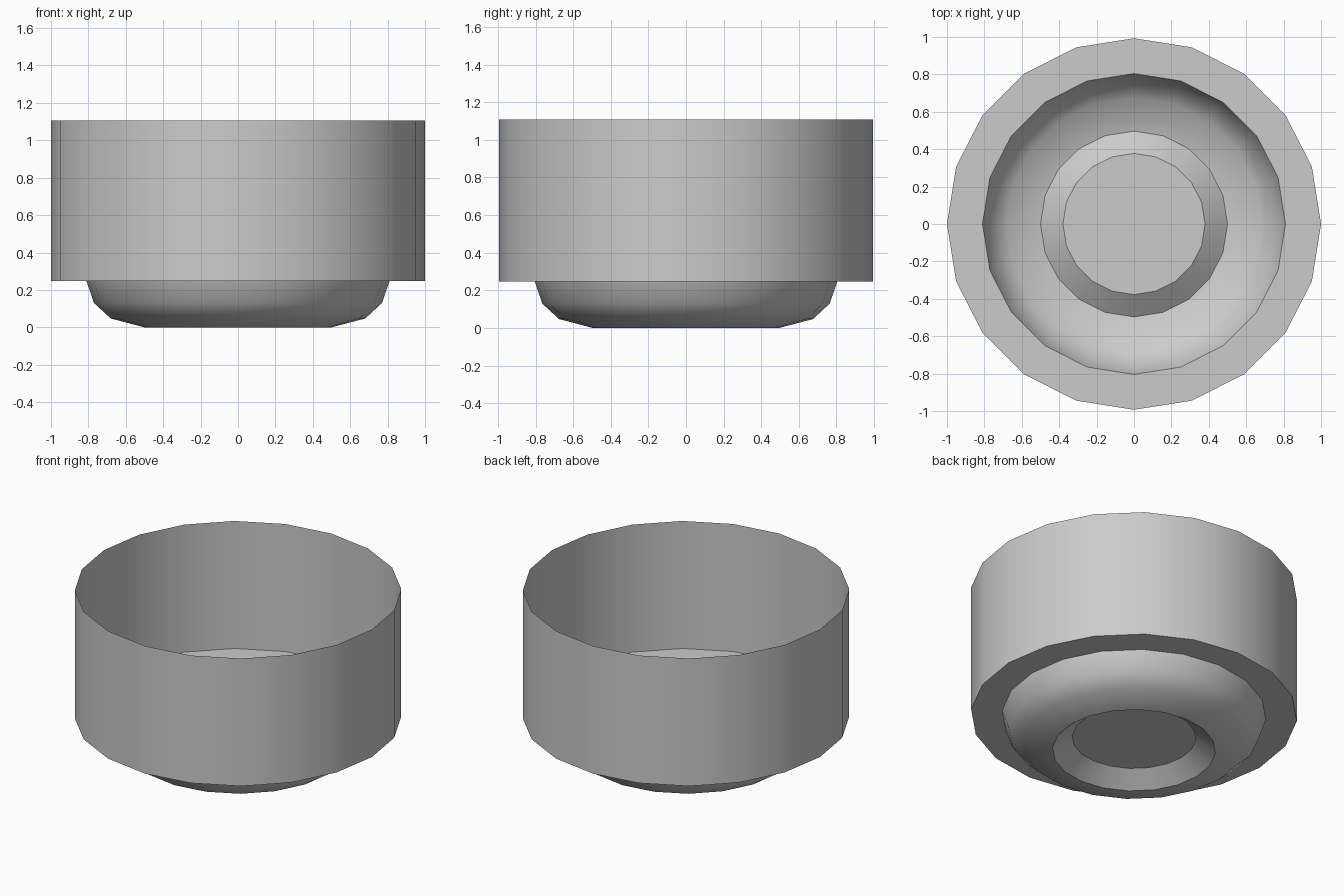
import bpy, bmesh, math

if "Cube" in bpy.data.objects:
    bpy.data.objects.remove(bpy.data.objects["Cube"])

SIDES = 20
DEPTH_SCALE = 0.993

# Thin-walled profile (radius, height): raised centre, curved base, ledge, wall
PROFILE = [(0.38, 0.09), (0.50, 0.0), (0.68, 0.047), (0.77, 0.13),
           (0.81, 0.247), (1.0, 0.247), (1.0, 1.107)]


def ring(bm, r, z):
    step = 2 * math.pi / SIDES
    return [bm.verts.new((r * math.cos(i * step),
                          r * math.sin(i * step) * DEPTH_SCALE, z))
            for i in range(SIDES)]


# Stepped cup: spin the profile and close the raised centre
bm = bmesh.new()
rings = [ring(bm, r, z) for r, z in PROFILE]
bm.faces.new(rings[0][::-1])
for a, b in zip(rings, rings[1:]):
    for i in range(SIDES):
        j = (i + 1) % SIDES
        bm.faces.new((a[i], a[j], b[j], b[i]))

mesh = bpy.data.meshes.new("cup")
bm.to_mesh(mesh)
bm.free()
cup = bpy.data.objects.new("stepped_cup", mesh)
bpy.context.collection.objects.link(cup)

# Smooth around the wall, crisp at the ledge and the base rings
bpy.context.view_layer.objects.active = cup
cup.select_set(True)
bpy.ops.object.shade_smooth_by_angle(angle=math.radians(33))
